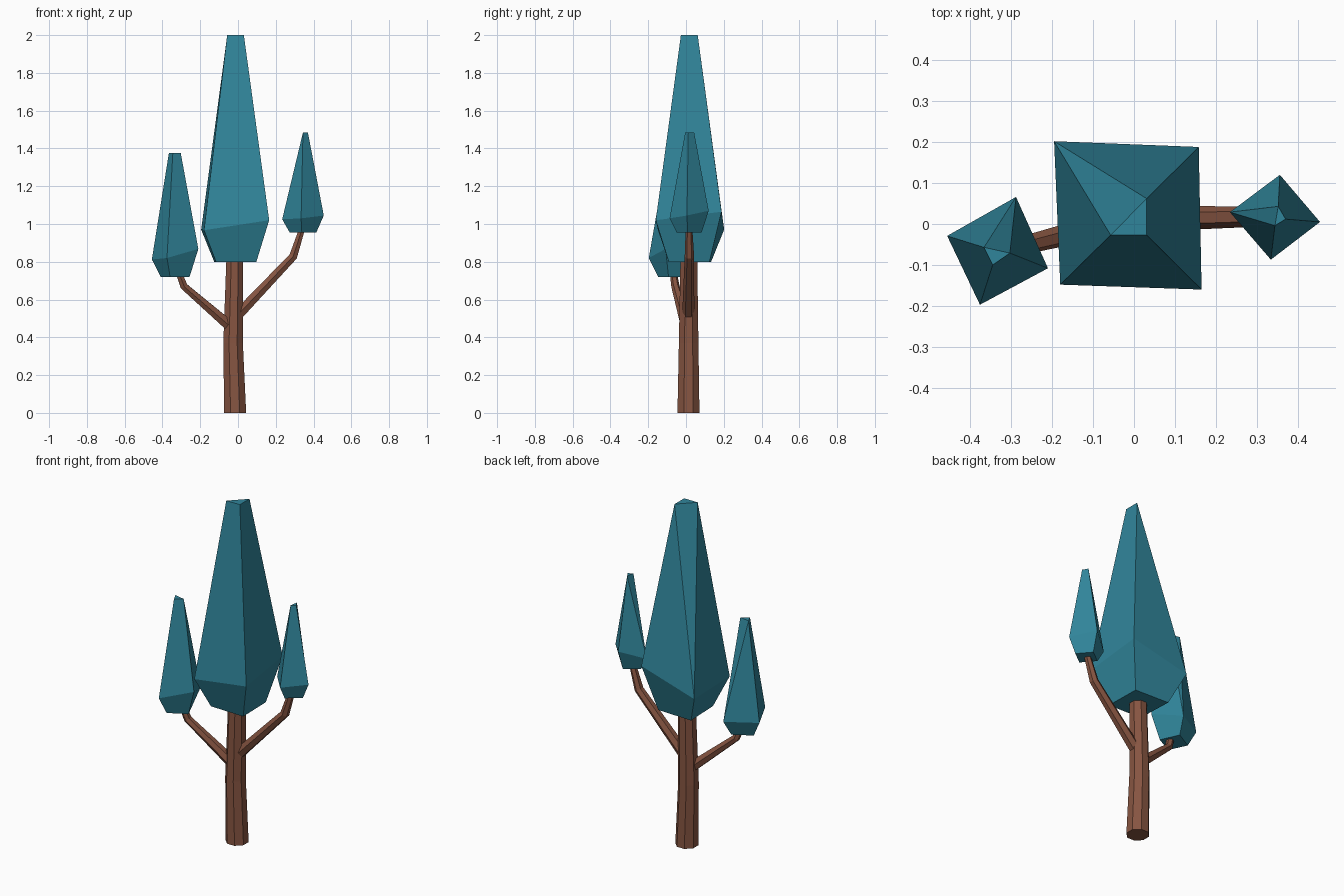
import bpy, bmesh, math
from mathutils import Vector

if "Cube" in bpy.data.objects:
    bpy.data.objects.remove(bpy.data.objects["Cube"])


def material(name, rgb):
    m = bpy.data.materials.new(name)
    m.diffuse_color = (*rgb, 1)
    m.use_nodes = True
    m.node_tree.nodes["Principled BSDF"].inputs["Base Color"].default_value = m.diffuse_color
    return m


TEAL = material("teal foliage", (0.03, 0.235, 0.325))
BROWN = material("brown bark", (0.24, 0.09, 0.053))


def finish(name, bm, mat):
    bmesh.ops.recalc_face_normals(bm, faces=bm.faces[:])
    me = bpy.data.meshes.new(name)
    bm.to_mesh(me)
    bm.free()
    me.materials.append(mat)
    ob = bpy.data.objects.new(name, me)
    bpy.context.collection.objects.link(ob)


def limb(name, path, sides, flat_rings=False):
    """Tapered tube through (x, y, z, radius) points."""
    bm = bmesh.new()
    pts = [Vector(p[:3]) for p in path]
    rings = []
    for i, p in enumerate(pts):
        t = Vector((0, 0, 1))
        if not flat_rings:
            a = (p - pts[i - 1]).normalized() if i else Vector()
            b = (pts[i + 1] - p).normalized() if i + 1 < len(pts) else Vector()
            t = (a + b).normalized()
        v = Vector((0, 1, 0))
        u = v.cross(t).normalized()
        v = t.cross(u)
        angles = [2 * math.pi * (k + 0.5) / sides for k in range(sides)]
        rings.append([bm.verts.new(p + path[i][3] * (u * math.cos(a) + v * math.sin(a)))
                      for a in angles])
    for lo, hi in zip(rings, rings[1:]):
        for k in range(sides):
            n = (k + 1) % sides
            bm.faces.new((lo[k], lo[n], hi[n], hi[k]))
    bm.faces.new(rings[0])
    bm.faces.new(rings[-1])
    finish(name, bm, BROWN)


def crown(name, rim, tip, z_bottom, z_top, shrink):
    """Four-cornered crown; tip is a triangle, its missing corner faces rim[0]."""
    bm = bmesh.new()
    c = sum((Vector(p) for p in rim), Vector()) / 4
    base = [bm.verts.new((c.x + (p[0] - c.x) * shrink, c.y + (p[1] - c.y) * shrink, z_bottom))
            for p in rim]
    mid = [bm.verts.new(p) for p in rim]
    top = [bm.verts.new((*p, z_top)) for p in tip]
    for k in range(4):
        n = (k + 1) % 4
        bm.faces.new((base[k], base[n], mid[n], mid[k]))
    bm.faces.new((mid[0], mid[1], top[0]))
    bm.faces.new((mid[1], mid[2], top[1], top[0]))
    bm.faces.new((mid[2], mid[3], top[2], top[1]))
    bm.faces.new((mid[3], mid[0], top[2]))
    bm.faces.new((mid[0], top[0], top[2]))
    bm.faces.new(top)
    bm.faces.new(base)
    finish(name, bm, TEAL)


# trunk and branches
limb("trunk", [(-0.015, 0.013, 0, 0.063), (-0.026, 0.014, 0.37, 0.056),
               (-0.017, 0.015, 0.82, 0.048)], 8, flat_rings=True)
limb("right_branch", [(0.0, 0.012, 0.52, 0.032), (0.292, 0.018, 0.828, 0.025),
                      (0.338, 0.016, 0.97, 0.018)], 6)
limb("left_branch", [(-0.02, 0.01, 0.44, 0.033), (-0.286, -0.056, 0.67, 0.022),
                     (-0.31, -0.066, 0.735, 0.019)], 6)

# foliage crowns
crown("main_crown",
      [(-0.195, 0.202, 0.97), (0.158, 0.188, 1.065), (0.165, -0.16, 1.02), (-0.18, -0.148, 0.967)],
      [(0.031, 0.062), (0.031, -0.027), (-0.057, -0.027)], 0.8, 2.0, 0.62)
crown("left_crown",
      [(-0.288, 0.066, 0.81), (-0.21, -0.108, 0.868), (-0.376, -0.197, 0.82), (-0.456, -0.029, 0.812)],
      [(-0.303, -0.071), (-0.345, -0.1), (-0.366, -0.057)], 0.72, 1.375, 0.62)
crown("right_crown",
      [(0.234, 0.029, 1.025), (0.356, 0.12, 1.07), (0.454, 0.005, 1.045), (0.334, -0.087, 1.03)],
      [(0.352, 0.043), (0.37, 0.012), (0.344, -0.004)], 0.955, 1.485, 0.64)
